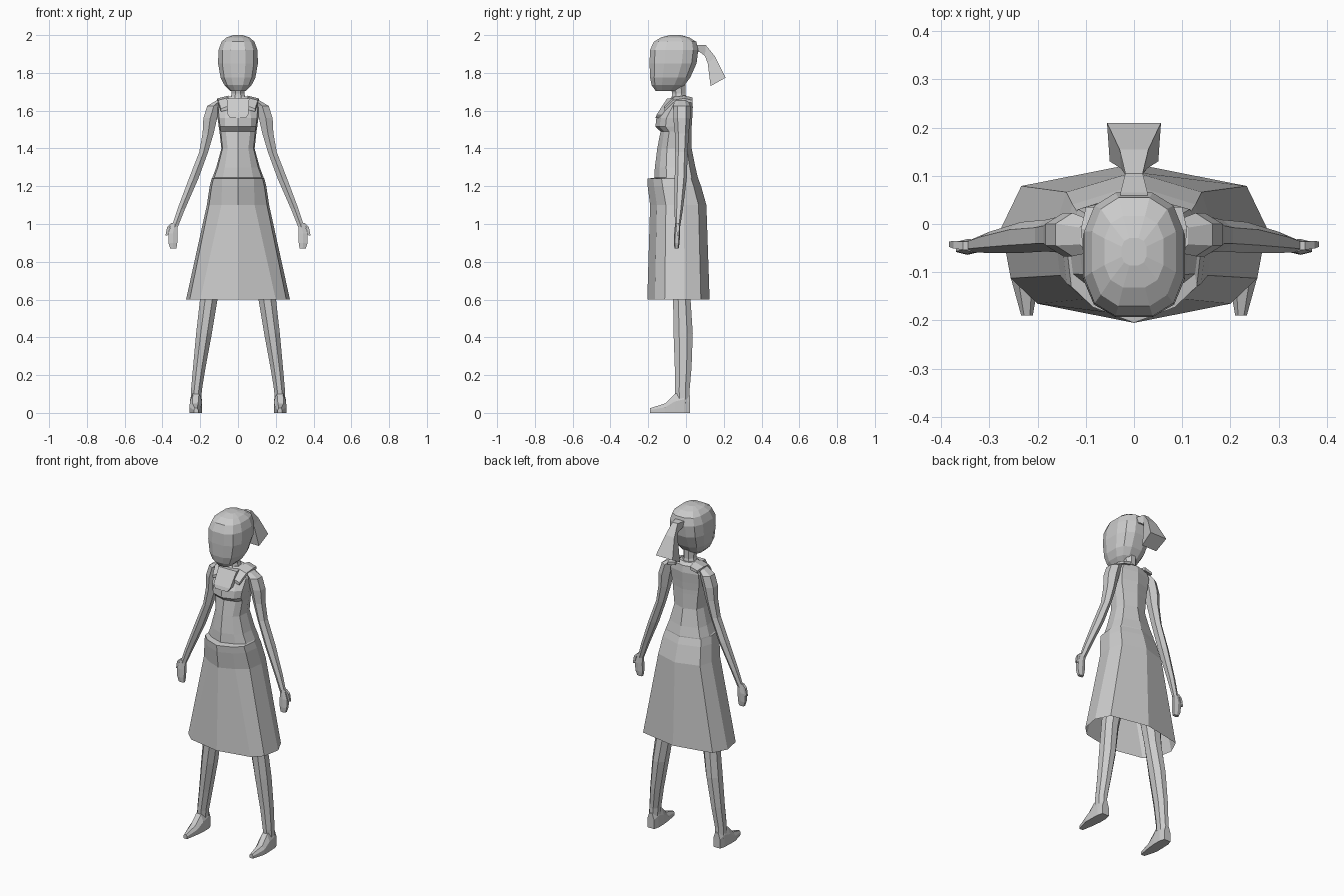
import bpy, bmesh, math
from mathutils import Vector

grey = bpy.data.materials.new("plain grey")
grey.diffuse_color = (0.6, 0.6, 0.6, 1)


def loft(name, rings, mirror=False, cap_start=True, cap_end=True):
    """Skin a list of equal-length closed rings into a flat-shaded mesh."""
    bm = bmesh.new()
    rows = [[bm.verts.new(p) for p in ring] for ring in rings]
    n = len(rows[0])
    for a, b in zip(rows, rows[1:]):
        for i in range(n):
            j = (i + 1) % n
            bm.faces.new((a[i], a[j], b[j], b[i]))
    if cap_start:
        bm.faces.new(rows[0][::-1])
    if cap_end:
        bm.faces.new(rows[-1])
    bmesh.ops.recalc_face_normals(bm, faces=bm.faces)
    mesh = bpy.data.meshes.new(name)
    bm.to_mesh(mesh)
    bm.free()
    mesh.materials.append(grey)
    obj = bpy.data.objects.new(name, mesh)
    bpy.context.collection.objects.link(obj)
    if mirror:
        obj.modifiers.new("mirror", 'MIRROR')
    return obj


def oval(x, y, z, rx, ry, n=6, power=1.0):
    """Horizontal ring; a power below 1 makes it boxier."""
    pts = []
    for i in range(n):
        a = 2 * math.pi * (i + 0.5) / n
        c, s = math.cos(a), math.sin(a)
        pts.append(Vector((x + rx * math.copysign(abs(c) ** power, c),
                           y + ry * math.copysign(abs(s) ** power, s), z)))
    return pts


def symmetric(half):
    """Close a half ring running front centre to back centre."""
    return half + [Vector((-p.x, p.y, p.z)) for p in half[-2:0:-1]]


def dress_ring(z, yf, yb, w, panel):
    d = yb - yf
    return symmetric([Vector(p) for p in (
        (0, yf, z), (panel, yf + 0.12 * d, z), (0.93 * w, yf + 0.28 * d, z),
        (w, yf + 0.6 * d, z), (0.85 * w, yf + 0.86 * d, z), (0, yb, z))])


# Dress: open flared skirt, waist lip, bodice with bust step, shoulders
dress = [
    (0.60, -0.205, 0.125, 0.275, 0.20),
    (1.10, -0.190, 0.108, 0.165, 0.088),
    (1.20, -0.203, 0.080, 0.150, 0.085),
    (1.24, -0.205, 0.065, 0.140, 0.085),
    (1.245, -0.168, 0.063, 0.136, 0.08),
    (1.30, -0.165, 0.050, 0.115, 0.07),
    (1.40, -0.152, 0.030, 0.088, 0.055),
    (1.49, -0.135, 0.028, 0.098, 0.065),
    (1.515, -0.162, 0.030, 0.102, 0.07),
    (1.56, -0.157, 0.033, 0.108, 0.07),
    (1.62, -0.115, 0.036, 0.112, 0.06),
    (1.66, -0.085, 0.030, 0.090, 0.045),
    (1.675, -0.075, 0.012, 0.050, 0.03),
]
loft("dress", [dress_ring(*r) for r in dress], cap_start=False)

# Collar flaps over the shoulders
loft("shoulder_flap", [
    [Vector((x0, y, z)), Vector((x1, y, z - 0.015)),
     Vector((x1, y, z - 0.03)), Vector((x0, y, z - 0.02))]
    for x0, x1, y, z in ((0.05, 0.09, -0.115, 1.625), (0.05, 0.105, -0.07, 1.67),
                         (0.05, 0.11, -0.01, 1.68), (0.05, 0.1, 0.035, 1.67))], mirror=True)

# Chest bib
loft("bib", [[Vector((-w, y, z)), Vector((w, y, z)),
              Vector((w, y + 0.04, z)), Vector((-w, y + 0.04, z))]
             for w, y, z in ((0.04, -0.162, 1.56), (0.055, -0.155, 1.58),
                             (0.06, -0.10, 1.665))])

# Neck
loft("neck", [oval(0, -0.035, 1.65, 0.05, 0.045, 8), oval(0, -0.038, 1.69, 0.036, 0.038, 8),
              oval(0, -0.045, 1.75, 0.04, 0.045, 8)])

# Head: boxy rounded rings (z, front, back, half width)
head = [(1.705, -0.16, -0.05, 0.04), (1.735, -0.18, -0.01, 0.07),
        (1.775, -0.188, 0.02, 0.09), (1.85, -0.19, 0.053, 0.103),
        (1.92, -0.188, 0.062, 0.101), (1.965, -0.168, 0.052, 0.085),
        (1.988, -0.13, 0.015, 0.06), (2.0, -0.085, -0.03, 0.025)]
loft("head", [oval(0, (f + b) / 2, z, w * 1.05, (b - f) / 2 * 1.05, 12, 0.75)
              for z, f, b, w in head])

# Ponytail: (outer y, z), (inner y, z), half width
tail = [((0.04, 1.945), (0.04, 1.905), 0.03), ((0.065, 1.948), (0.07, 1.912), 0.028),
        ((0.105, 1.947), (0.10, 1.89), 0.018), ((0.155, 1.885), (0.115, 1.85), 0.03),
        ((0.21, 1.775), (0.13, 1.73), 0.056)]
loft("ponytail", [[Vector((-w, *o)), Vector((w, *o)), Vector((w * 0.9, *i)),
                   Vector((-w * 0.9, *i))] for o, i, w in tail])

# Arms with short sleeve
arm = [(0.095, -0.025, 1.655, 0.02, 0.035), (0.128, -0.022, 1.625, 0.04, 0.045),
       (0.147, -0.022, 1.56, 0.042, 0.045), (0.158, -0.022, 1.48, 0.034, 0.037),
       (0.182, -0.024, 1.38, 0.027, 0.033), (0.235, -0.028, 1.24, 0.029, 0.032),
       (0.30, -0.038, 1.08, 0.023, 0.022), (0.335, -0.045, 0.985, 0.019, 0.014)]
loft("arm", [oval(*r) for r in arm], mirror=True)

# Hand and thumb
loft("hand", [oval(*r, 6, 0.7) for r in (
    (0.335, -0.045, 1.00, 0.018, 0.013), (0.345, -0.047, 0.95, 0.027, 0.016),
    (0.345, -0.049, 0.90, 0.026, 0.015), (0.342, -0.05, 0.87, 0.018, 0.011))], mirror=True)
loft("thumb", [oval(*r, 4) for r in (
    (0.345, -0.045, 1.005, 0.014, 0.012), (0.367, -0.043, 0.985, 0.011, 0.011),
    (0.378, -0.042, 0.94, 0.008, 0.008))], mirror=True)

# Legs
leg = [(0.09, -0.02, 1.08, 0.075, 0.075), (0.115, -0.02, 0.85, 0.065, 0.065),
       (0.155, -0.022, 0.60, 0.05, 0.05), (0.18, -0.015, 0.42, 0.045, 0.055),
       (0.205, -0.015, 0.24, 0.036, 0.048), (0.22, -0.02, 0.12, 0.031, 0.042),
       (0.223, -0.018, 0.05, 0.031, 0.042)]
loft("leg", [oval(*r, 8) for r in leg], mirror=True)

# Feet: sections from heel to toe (y, centre x, half width, height)
foot = [(0.022, 0.222, 0.022, 0.09), (-0.01, 0.222, 0.031, 0.12),
        (-0.06, 0.223, 0.032, 0.10), (-0.11, 0.226, 0.03, 0.05),
        (-0.19, 0.222, 0.012, 0.025)]
loft("foot", [[Vector((x - w, y, 0)), Vector((x + w, y, 0)), Vector((x + w, y, h * 0.6)),
               Vector((x + w * 0.5, y, h)), Vector((x - w * 0.5, y, h)),
               Vector((x - w, y, h * 0.6))] for y, x, w, h in foot], mirror=True)
